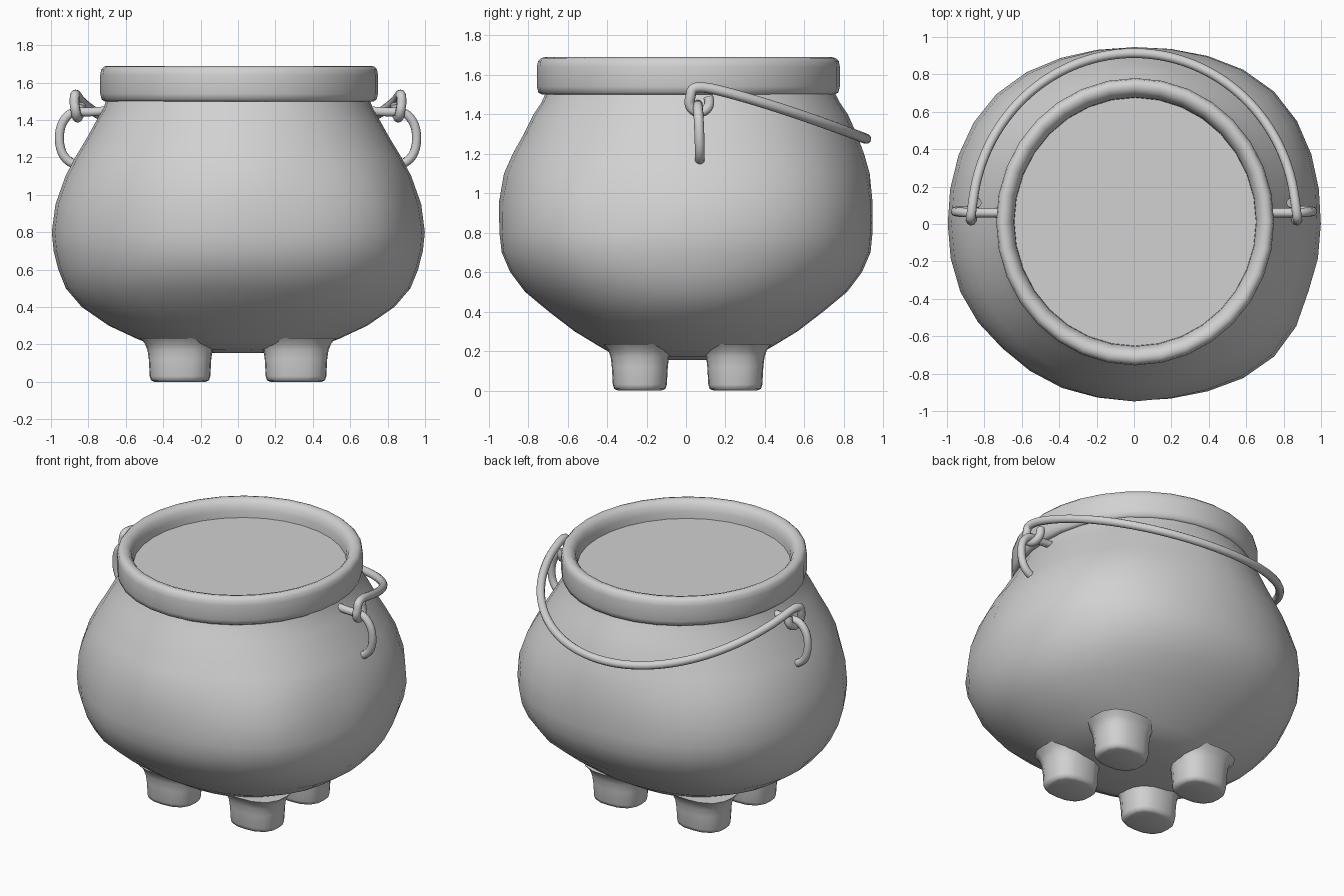
import bpy, bmesh, math
from mathutils import Vector

if "Cube" in bpy.data.objects:
    bpy.data.objects.remove(bpy.data.objects["Cube"])

GREY = (0.64, 0.64, 0.64, 1)
iron = bpy.data.materials.new("grey iron")
iron.use_nodes = True
iron.diffuse_color = GREY
iron.node_tree.nodes["Principled BSDF"].inputs["Base Color"].default_value = GREY


def finish(obj, angle=50):
    obj.data.materials.append(iron)
    bpy.ops.object.select_all(action="DESELECT")
    obj.select_set(True)
    bpy.context.view_layer.objects.active = obj
    bpy.ops.object.shade_smooth_by_angle(angle=math.radians(angle))
    return obj


def loft(name, rows, centre=(0, 0), sides=32, power=2.0, cap_top=False, cap_bottom=False, shape=None, angle=50):
    """Stack superellipse rings given as (z, x radius, y radius)."""
    bm = bmesh.new()
    rings = []
    for z, rx, ry in rows:
        ring = []
        for i in range(sides):
            a = math.tau * i / sides
            c, s = math.cos(a), math.sin(a)
            k = (abs(c) ** power + abs(s) ** power) ** (-1 / power)
            p = Vector((centre[0] + rx * c * k, centre[1] + ry * s * k, z))
            ring.append(bm.verts.new(shape(p) if shape else p))
        rings.append(ring)
    for low, high in zip(rings, rings[1:]):
        for i in range(sides):
            j = (i + 1) % sides
            bm.faces.new((low[i], low[j], high[j], high[i]))
    if cap_bottom:
        bm.faces.new(rings[0][::-1])
    if cap_top:
        bm.faces.new(rings[-1])
    mesh = bpy.data.meshes.new(name)
    bm.to_mesh(mesh)
    bm.free()
    obj = bpy.data.objects.new(name, mesh)
    bpy.context.collection.objects.link(obj)
    return finish(obj, angle)


def tube(name, points, radius):
    """Round wire through points, turned into a mesh."""
    curve = bpy.data.curves.new(name, "CURVE")
    curve.dimensions = "3D"
    curve.bevel_depth = radius
    curve.bevel_resolution = 3
    curve.use_fill_caps = True
    curve.resolution_u = 4
    spline = curve.splines.new("NURBS")
    spline.points.add(len(points) - 1)
    for sp, p in zip(spline.points, points):
        sp.co = (*p, 1)
    spline.order_u = 3
    spline.use_endpoint_u = True
    obj = bpy.data.objects.new(name, curve)
    bpy.context.collection.objects.link(obj)
    bpy.context.view_layer.update()
    bpy.ops.object.select_all(action="DESELECT")
    obj.select_set(True)
    bpy.context.view_layer.objects.active = obj
    bpy.ops.object.convert(target="MESH")
    return finish(bpy.context.view_layer.objects.active)


# Hammered dents and bulges: centre, depth (negative bulges out), width
DENTS = [
    (Vector((0.94, -0.38, 0.92)), 0.03, 0.15),
    (Vector((-0.7, -0.68, 0.75)), 0.02, 0.25),
    (Vector((0.72, 0.7, 0.97)), -0.05, 0.45),
    (Vector((0.72, -0.7, 0.85)), -0.045, 0.4),
    (Vector((-0.7, 0.68, 0.85)), -0.025, 0.4),
    (Vector((0, 0.88, 1.27)), -0.04, 0.28),
    (Vector((0, -0.92, 1.08)), -0.022, 0.22),
]


def dent(p):
    out = Vector((p.x, p.y, 0)).normalized()
    push = sum(d * math.exp(-((p - c).length / w) ** 2) for c, d, w in DENTS)
    lean = 0.015 * max(0, min(1, (p.z - 1.2) / 0.3))
    return p - out * push + Vector((0, lean, 0))


# Belly
belly = [
    (0.155, 0.14, 0.13), (0.17, 0.34, 0.30), (0.195, 0.45, 0.39), (0.23, 0.54, 0.45),
    (0.30, 0.69, 0.565), (0.40, 0.835, 0.695), (0.50, 0.92, 0.815), (0.60, 0.96, 0.89),
    (0.70, 0.985, 0.932), (0.80, 0.995, 0.94), (0.95, 0.975, 0.932), (1.10, 0.922, 0.90),
    (1.20, 0.87, 0.862), (1.30, 0.81, 0.82), (1.40, 0.755, 0.78), (1.46, 0.72, 0.745),
    (1.52, 0.70, 0.72),
]
loft("belly", belly, power=2.12, cap_bottom=True, shape=dent)

# Thick rim, rounded inside and out
rim = [
    (1.50, 0.67, 0.69), (1.50, 0.72, 0.742), (1.51, 0.735, 0.76), (1.54, 0.743, 0.768),
    (1.64, 0.743, 0.768), (1.67, 0.737, 0.762), (1.685, 0.723, 0.746), (1.69, 0.705, 0.726),
    (1.682, 0.68, 0.70), (1.66, 0.66, 0.68), (1.62, 0.648, 0.666), (1.55, 0.645, 0.662),
]
loft("rim", rim, centre=(0.006, 0.012))

# Flat contents
loft("contents", [(1.56, 0.652, 0.67), (1.575, 0.652, 0.67)], centre=(0.006, 0.012), cap_top=True, cap_bottom=True)

# Four stubby feet, flaring into the belly
foot = [
    (0.0, 0.135, 0.11), (0.008, 0.155, 0.13), (0.03, 0.162, 0.137), (0.12, 0.167, 0.142),
    (0.17, 0.174, 0.148), (0.205, 0.188, 0.16), (0.235, 0.215, 0.185),
]
for side, sx in (("left", 1), ("right", -1)):
    for end, sy in (("front", -1), ("back", 1)):
        loft(f"{end}_{side}_foot", foot, centre=(sx * 0.31, sy * 0.242 + 0.008),
             sides=16, power=2.7, cap_bottom=True, cap_top=True, angle=60)

    # Curved lug on each side of the neck
    lug = [(0.70, 0.06, 1.45), (0.80, 0.06, 1.44), (0.89, 0.06, 1.45), (0.955, 0.065, 1.37),
           (0.955, 0.07, 1.24), (0.90, 0.07, 1.165), (0.83, 0.07, 1.15)]
    tube(f"{side}_lug", [(sx * x, y, z) for x, y, z in lug], 0.025)


# Carrying handle: an end loop round each lug, joined by a sloping arc
def end_loop(sx):
    steps = [math.radians(a) for a in range(30, -211, -30)]
    return [(sx * (0.84 + 0.035 * i / 8), 0.068 + 0.052 * math.cos(a), 1.462 + 0.052 * math.sin(a))
            for i, a in enumerate(steps)] + [(sx * 0.873, 0.03, 1.535)]


arc = []
for i in range(25):
    a = math.radians(5 + 170 * i / 24)
    y = 0.02 + 0.895 * math.sin(a)
    arc.append((0.868 * math.cos(a), y, 1.555 - 0.28 * (y / 0.915) ** 1.25))
tube("handle", end_loop(1) + arc + end_loop(-1)[::-1], 0.026)
